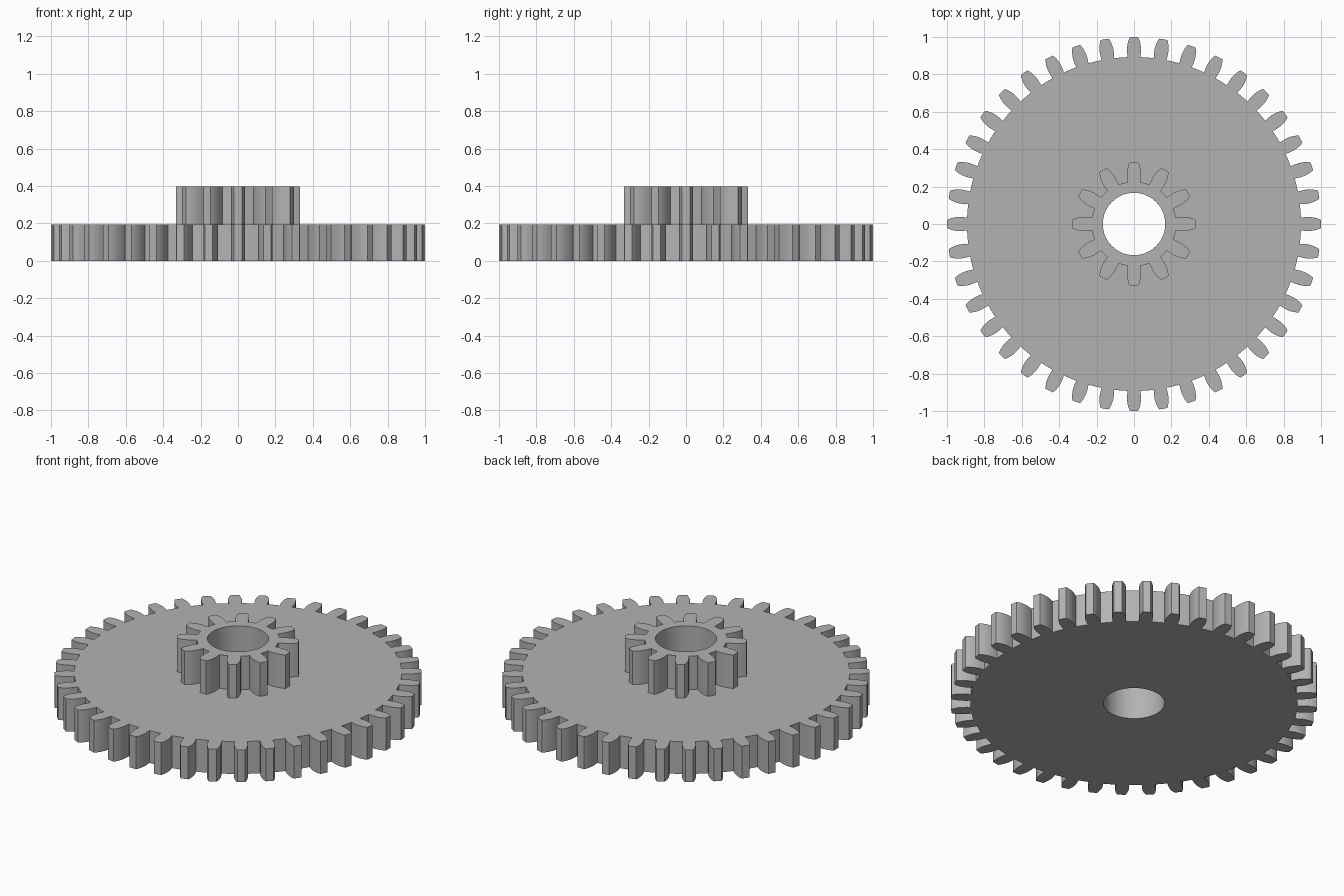
import bpy, bmesh
from math import sin, cos, pi, tau, radians, asin

cube = bpy.data.objects.get("Cube")
if cube:
    bpy.data.objects.remove(cube, do_unlink=True)

grey = bpy.data.materials.new("plain_grey")
grey.use_nodes = True
colour = (0.45, 0.45, 0.45, 1)
grey.diffuse_color = colour
grey.node_tree.nodes["Principled BSDF"].inputs["Base Color"].default_value = colour

MODULE = 1 / 21          # tooth size shared by both gears
BORE = 3.5 * MODULE
BORE_SIDES = 120

# Tooth flank: (height from pitch circle, half width), in modules
FLANK = [(-1.25, 0.72), (-0.8, 0.77), (-0.3, 0.79), (0.1, 0.75),
         (0.5, 0.66), (0.8, 0.55), (1.0, 0.45)]


def polar(r, a):
    return r * cos(a), r * sin(a)


def gear(name, teeth, z0, z1, bottom):
    bm = bmesh.new()
    pitch = teeth * MODULE / 2
    root = pitch - 1.25 * MODULE
    steps = BORE_SIDES // teeth

    def face(points):
        bm.faces.new([bm.verts.new(p) for p in points])

    def wall(path):
        for (ax, ay), (bx, by) in zip(path, path[1:]):
            face([(ax, ay, z0), (bx, by, z0), (bx, by, z1), (ax, ay, z1)])

    for i in range(teeth):
        mid = i * tau / teeth
        start, end = mid - pi / teeth, mid + pi / teeth
        flank = []
        for h, w in FLANK:
            r = pitch + h * MODULE
            flank.append((r, asin(w * MODULE / r)))
        # Outline of one tooth from gap centre to gap centre
        outer = [polar(root, start)]
        outer += [polar(r, mid - a) for r, a in flank]
        outer += [polar(r, mid + a) for r, a in reversed(flank)]
        outer.append(polar(root, end))
        bore = [polar(BORE, end + (start - end) * k / steps) for k in range(steps + 1)]
        wall(outer)
        wall(bore)
        # Flat caps
        loop = outer + bore
        face([(x, y, z1) for x, y in loop])
        if bottom:
            face([(x, y, z0) for x, y in reversed(loop)])

    bmesh.ops.remove_doubles(bm, verts=bm.verts[:], dist=0.00005)
    mesh = bpy.data.meshes.new(name)
    bm.to_mesh(mesh)
    bm.free()
    mesh.materials.append(grey)
    obj = bpy.data.objects.new(name, mesh)
    bpy.context.collection.objects.link(obj)
    bpy.ops.object.select_all(action='DESELECT')
    obj.select_set(True)
    bpy.context.view_layer.objects.active = obj
    bpy.ops.object.shade_smooth_by_angle(angle=radians(20))


gear("large_gear", 40, 0, 0.195, True)
gear("small_gear", 12, 0.195, 0.397, False)
